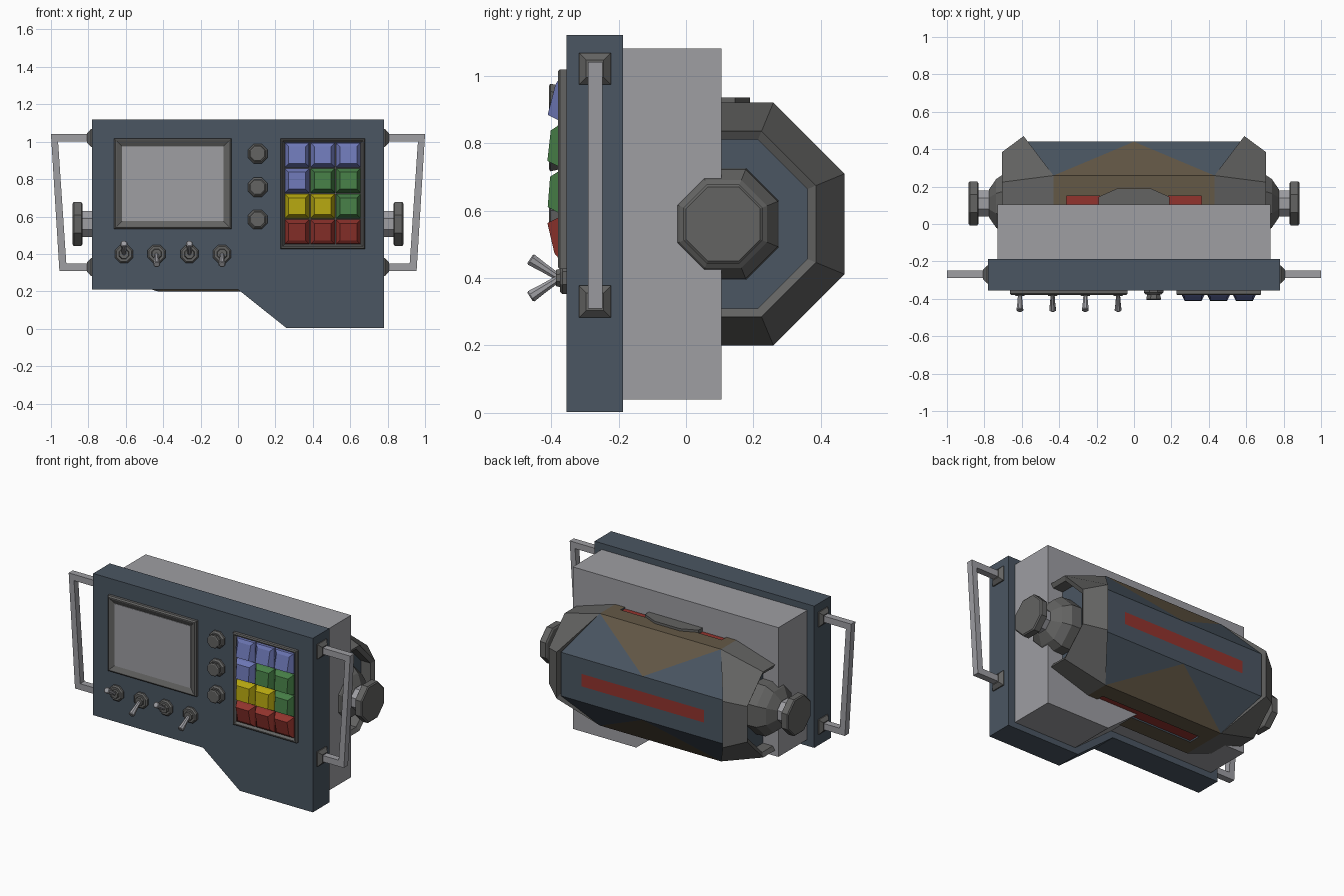
import bpy, bmesh, math
from mathutils import Vector

if "Cube" in bpy.data.objects:
    bpy.data.objects.remove(bpy.data.objects["Cube"])


def material(name, r, g, b):
    m = bpy.data.materials.new(name)
    m.diffuse_color = (r, g, b, 1)
    m.use_nodes = True
    m.node_tree.nodes["Principled BSDF"].inputs["Base Color"].default_value = m.diffuse_color
    return m


SLATE = material("slate", .069, .093, .122)
LIGHT = material("light_grey", .342, .342, .365)
DARK = material("dark_grey", .125, .125, .122)
BROWN = material("brown", .127, .098, .061)
RED = material("red", .29, .034, .027)
BLUE = material("blue", .150, .181, .456)
GREEN = material("green", .061, .205, .061)
YELLOW = material("yellow", .456, .376, .005)


def finish(name, bm, *mats):
    bmesh.ops.recalc_face_normals(bm, faces=bm.faces)
    me = bpy.data.meshes.new(name)
    bm.to_mesh(me)
    bm.free()
    for m in mats:
        me.materials.append(m)
    ob = bpy.data.objects.new(name, me)
    bpy.context.collection.objects.link(ob)
    return ob


def loft(name, rings, mat, cyclic=False):
    """Skin a list of equal point rings; cap the ends or join them up."""
    bm = bmesh.new()
    vs = [[bm.verts.new(p) for p in ring] for ring in rings]
    n = len(vs[0])
    pairs = list(zip(vs, vs[1:])) + ([(vs[-1], vs[0])] if cyclic else [])
    for a, b in pairs:
        for i in range(n):
            j = (i + 1) % n
            bm.faces.new((a[i], a[j], b[j], b[i]))
    if not cyclic:
        bm.faces.new(vs[0])
        bm.faces.new(vs[-1])
    return finish(name, bm, mat)


def prism(name, profile, y0, y1, mat):
    return loft(name, [[(x, y, z) for x, z in profile] for y in (y0, y1)], mat)


def rect(x0, x1, z0, z1, inset, y_top, y_bottom=None):
    yb = y_top if y_bottom is None else y_bottom
    i = inset
    return [(x0 + i, yb, z0 + i), (x1 - i, yb, z0 + i),
            (x1 - i, y_top, z1 - i), (x0 + i, y_top, z1 - i)]


def lathe(name, origin, axis, profile, mat, n=8):
    """Faceted turned part: profile is (distance along axis, half width across flats)."""
    q = Vector(axis).to_track_quat('Z', 'Y')
    rings = []
    for t, ap in profile:
        r = ap / math.cos(math.pi / n)
        rings.append([Vector(origin) + q @ Vector((r * math.cos((k + .5) * math.tau / n),
                      r * math.sin((k + .5) * math.tau / n), t)) for k in range(n)])
    return loft(name, rings, mat)


# front panel and rear housing
prism("front_panel", [(-.78, .21), (0, .21), (.26, .003), (.78, .003), (.78, 1.12), (-.78, 1.12)],
      -.355, -.187, SLATE)
prism("rear_housing", [(-.73, .25), (.014, .25), (.28, .04), (.73, .04), (.73, 1.08), (-.73, 1.08)],
      -.19, .105, LIGHT)

# screen with bevelled surround
S = (-.663, -.035, .533, 1.018)
loft("screen_surround", [rect(*S, i, y) for i, y in
     ((0, -.35), (0, -.372), (.008, -.38), (.014, -.38), (.042, -.366))], DARK)
loft("screen", [rect(*S, .043, y) for y in (-.36, -.369)], LIGHT)

# keypad tray and keys
K = (.226, .68, .427, 1.018)
loft("keypad_tray", [rect(*K, i, y) for i, y in
     ((0, -.35), (0, -.374), (.006, -.38), (.012, -.38), (.022, -.362))], DARK)
KEYS = [[BLUE] * 3, [BLUE, GREEN, GREEN], [YELLOW, YELLOW, GREEN], [RED] * 3]
DISH = [(-.387, -.41), (-.401, -.411), (-.403, -.41), (-.411, -.39)]
for row, colours in enumerate(KEYS):
    for col, colour in enumerate(colours):
        x, z = .25 + col * .137, .995 - row * .137
        r = (x, x + .132, z - .132, z)
        loft("key", [rect(*r, 0, -.36), rect(*r, .003, -.375), rect(*r, .021, *DISH[row])], colour)

# rotary knobs
for z in (.936, .756, .584):
    lathe("knob", (.105, -.35, z), (0, -1, 0),
          [(0, .052), (.016, .052), (.026, .043), (.026, .034), (.052, .04), (.056, .034)], DARK)

# toggle switches, alternately up and down
for i in range(4):
    x, tilt = -.61 + i * .175, (1 if i % 2 == 0 else -1)
    lathe("switch_base", (x, -.35, .4), (0, -1, 0),
          [(0, .048), (.016, .048), (.024, .04), (.024, .027), (.036, .024)], DARK)
    lathe("switch_lever", (x, -.375, .4), (0, -.85, tilt * .55),
          [(0, .01), (.06, .014), (.1, .018), (.104, .014)], LIGHT)

# side handles with mounting feet
OUT = [(.78, 1.04), (1.0, 1.04), (.955, .31), (.78, .31)]
INN = [(.78, 1.0), (.962, 1.0), (.918, .35), (.78, .35)]
for s in (-1, 1):
    loft("handle", [[(s * a, -.29, b), (s * a, -.248, b), (s * c, -.248, d), (s * c, -.29, d)]
                    for (a, b), (c, d) in zip(OUT, INN)], LIGHT)
    for z in (1.02, .33):
        loft("handle_foot", [[(s * x, -.27 + u * h, z + v * h) for u, v in
             ((-1, -1), (1, -1), (1, 1), (-1, 1))]
             for x, h in ((.775, .047), (.787, .047), (.806, .026))], DARK)

# drum body: eight long edges, short on top and bottom, long at front and back
CY, CZ = .11, .56
bm = bmesh.new()
edges = []
for k in range(8):
    a = (k + .5) * math.tau / 8
    side = abs(math.cos(a)) > .7
    if side:
        x, y, z = .58, math.copysign(.33, math.cos(a)), math.copysign(.14, math.sin(a))
    else:
        x, y, z = .43, math.copysign(.149, math.cos(a)), math.copysign(.36, math.sin(a))
    p = [bm.verts.new((t * x, CY + y, CZ + z)) for t in ((-1, 0, 1) if side else (-1, 1))]
    edges.append(p)
hubs = [bm.verts.new((x, CY, CZ)) for x in (-.5, .5)]
for k in range(8):
    a, b = edges[k], edges[(k + 1) % 8]
    for h, e in zip(hubs, (0, -1)):
        bm.faces.new((a[e], b[e], h))
    if len(a) == len(b):
        f = bm.faces.new(a + b[::-1])
        f.material_index = 1 if len(a) == 2 else 0
    else:
        short, long = (a, b) if len(a) == 2 else (b, a)
        bm.faces.new((short[0], short[1], long[1])).material_index = 1
        bm.faces.new((short[0], long[1], long[0]))
        bm.faces.new((short[1], long[2], long[1]))
body = finish("drum_body", bm, SLATE, BROWN)


# slots cut in the drum, with red bars inside
def box(name, x, y0, y1, z0, z1, mat):
    return prism(name, [(-x, z0), (x, z0), (x, z1), (-x, z1)], y0, y1, mat)


for x, y0, y1, z0, z1, dy, dz in ((.435, .415, .47, .52, .6, -.03, 0),
                                  (.36, .07, .15, .895, .95, 0, -.04),
                                  (.36, .07, .15, .17, .225, 0, .04)):
    cutter = box("slot_cutter", x, y0, y1, z0, z1, SLATE)
    cutter.hide_render = True
    cutter.hide_viewport = True
    mod = body.modifiers.new("slot", 'BOOLEAN')
    mod.operation, mod.solver, mod.object = 'DIFFERENCE', 'EXACT', cutter
    box("slot_bar", x + .005, y0 + dy, y1 + dy, z0 + dz, z1 + dz, RED)

# bracket between housing and drum
loft("drum_bracket", [[(x, y, z) for x, y in ((-.19, .1), (-.19, .145), (-.09, .19),
                                              (.09, .19), (.19, .145), (.19, .1))]
                      for z in (.86, .935)], DARK)

# drum ends: hollow toothed collar, end plate, axle hub and knob
for s in (-1, 1):
    rings = []
    for x, ap in ((None, .32), (None, .36), (.705, .275), (.69, .25), (.6, .25)):
        r, ring = ap / math.cos(math.pi / 8), []
        for k in range(8):
            c, d = math.cos((k + .5) * math.tau / 8), math.sin((k + .5) * math.tau / 8)
            px = x or (.59 if abs(c) > .7 else .43)
            ring.append((s * px, CY + r * c, CZ + r * d))
        rings.append(ring)
    loft("drum_collar", rings, DARK, cyclic=True)
    lathe("drum_end_plate", (0, CY, CZ), (s, 0, 0), [(.59, .255), (.62, .255)], SLATE)
    lathe("axle_hub", (0, CY, CZ), (s, 0, 0),
          [(.61, .165), (.69, .162), (.737, .13), (.775, .075)], DARK)
    lathe("axle", (0, CY, CZ), (s, 0, 0), [(.76, .07), (.835, .07)], LIGHT)
    lathe("axle_knob", (0, CY, CZ), (s, 0, 0),
          [(.832, .108), (.838, .117), (.878, .117), (.884, .11)], DARK)
